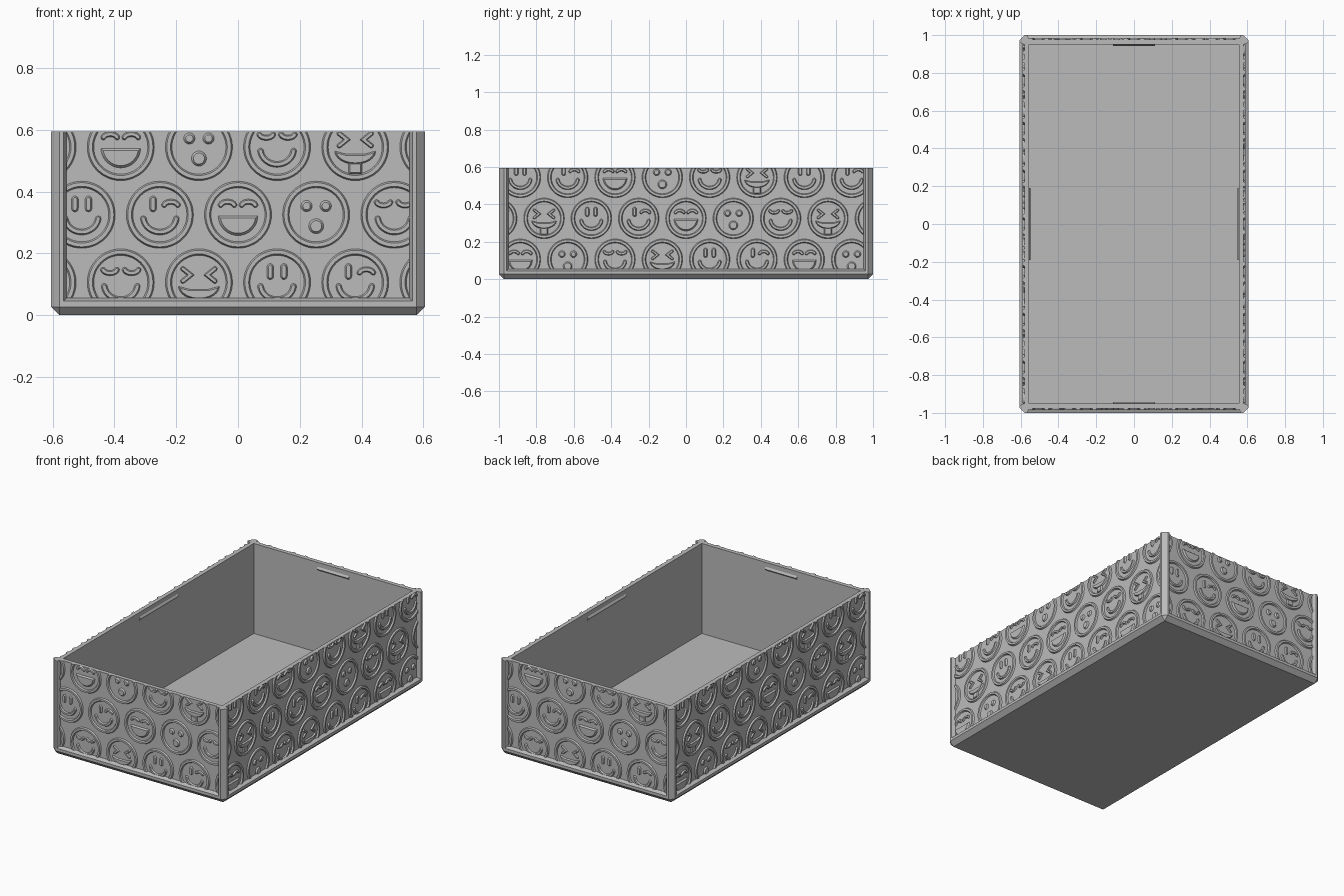
import bpy, bmesh
from math import pi, sin, cos, radians
from mathutils import Vector, Matrix

old = bpy.data.objects.get("Cube")
if old:
    bpy.data.objects.remove(old)

HX, HY, H = 0.605, 1.0, 0.595      # half width, half length, height
C = 0.027                          # outer chamfer and floor height
WALL, DEPTH, SLOPE = 0.05, 0.024, 0.01
PANEL_Z = 0.055
RELIEF = 0.009
PITCH = 0.253                      # spacing of the relief badges

grey = bpy.data.materials.new("plain_grey")
grey.use_nodes = True
grey.diffuse_color = (0.5, 0.5, 0.5, 1)
grey.node_tree.nodes["Principled BSDF"].inputs["Base Color"].default_value = (0.5, 0.5, 0.5, 1)


def finish(bm, name):
    bmesh.ops.recalc_face_normals(bm, faces=bm.faces)
    mesh = bpy.data.meshes.new(name)
    bm.to_mesh(mesh)
    bm.free()
    mesh.materials.append(grey)
    obj = bpy.data.objects.new(name, mesh)
    bpy.context.collection.objects.link(obj)
    return obj


def wall_matrix(k):
    # local x runs along the wall, local y is up, local z points outward
    upright = Matrix(((1, 0, 0, 0), (0, 0, -1, 0), (0, 1, 0, 0), (0, 0, 0, 1)))
    return Matrix.Rotation(k * pi / 2, 4, 'Z') @ upright


SIDES = [("front", HX, HY), ("left", HY, HX), ("back", HX, HY), ("right", HY, HX)]


# Box body: four framed walls, floor and underside
def add_wall(bm, m, L, D):
    def face(*pts):
        bm.faces.new([bm.verts.new(m @ Vector(p)) for p in pts])

    def u_loop(half, low, out):
        return [(-half, H, out), (-half, low, out), (half, low, out), (half, H, out)]

    a, inner, back = L - C, L - WALL, D - WALL
    loops = [u_loop(a, C, D),
             u_loop(inner + SLOPE, PANEL_Z - SLOPE, D),
             u_loop(inner, PANEL_Z, D - DEPTH)]
    for p, q in zip(loops, loops[1:]):
        for i in range(3):
            face(p[i], p[i + 1], q[i + 1], q[i])
    face(*loops[2])                                                     # panel
    face((-a, C, D), (a, C, D), (a, 0, D - C), (-a, 0, D - C))          # bottom chamfer
    face((a, C, D), (L, C, D - C), (L, H, D - C), (a, H, D))            # corner chamfer
    face((a, C, D), (L, C, D - C), (a, 0, D - C))                       # corner tip
    face((-inner, C, back), (inner, C, back), (inner, H, back), (-inner, H, back))
    face((a, H, D), (L, H, D - C), (inner, H, back))                    # corner of rim
    rim = [p[0] for p in loops] + [p[3] for p in reversed(loops)]
    face(*rim, (inner, H, back), (-inner, H, back))


body = bmesh.new()
for k, (side, L, D) in enumerate(SIDES):
    add_wall(body, wall_matrix(k), L, D)
for z, inset in ((0, C), (C, WALL)):
    x, y = HX - inset, HY - inset
    body.faces.new([body.verts.new(p) for p in ((-x, -y, z), (x, -y, z), (x, y, z), (-x, y, z))])
bmesh.ops.remove_doubles(body, verts=body.verts, dist=0.0001)
finish(body, "box_body")


# Relief helpers: raised bevelled pads, strokes and rings
def arc(cx, cy, rx, ry, start, end, n=12):
    angles = [radians(start + (end - start) * i / n) for i in range(n + 1)]
    return [(cx + rx * cos(t), cy + ry * sin(t)) for t in angles]


def pad(bm, centre, outline, bevel=0.005):
    f = bm.faces.new([bm.verts.new((centre[0] + x, centre[1] + y, -0.001)) for x, y in outline])
    f.normal_update()
    if f.normal.z < 0:
        f.normal_flip()
    bmesh.ops.inset_region(bm, faces=[f], thickness=bevel, depth=RELIEF + 0.001,
                           use_boundary=True, use_even_offset=True)


def stroke(bm, centre, path, r=0.01):
    pts = [Vector(p) for p in path]
    left, right = [], []
    for i, p in enumerate(pts):
        d0 = (p - pts[i - 1]).normalized() if i else (pts[1] - p).normalized()
        d1 = (pts[i + 1] - p).normalized() if i < len(pts) - 1 else d0
        t = (d0 + d1).normalized()
        n = Vector((-t.y, t.x)) * r / max(t.dot(d0), 0.5)
        left.append(p + n)
        right.append(p - n)

    def cap(p, start):
        return [p + Matrix.Rotation(-pi * i / 6, 2) @ (start - p) for i in range(1, 6)]

    pad(bm, centre, right + cap(pts[-1], left[-1])[::-1] + left[::-1]
        + cap(pts[0], right[0])[::-1], r * 0.45)


def ring(bm, centre, n=48):
    profile = [(0.109, -0.001), (0.104, RELIEF), (0.092, RELIEF), (0.087, -0.001)]
    rows = [[bm.verts.new((centre[0] + r * cos(2 * pi * i / n),
                           centre[1] + r * sin(2 * pi * i / n), h)) for r, h in profile]
            for i in range(n)]
    for i in range(n):
        p, q = rows[i - 1], rows[i]
        for j in range(4):
            bm.faces.new((p[j - 1], p[j], q[j], q[j - 1]))


# Features of the round badges
def oval_eye(bm, c, x):
    stroke(bm, c, [(x, 0.02), (x, 0.05)], 0.0115)


def arch_eye(bm, c, x, up=1):
    stroke(bm, c, arc(x, 0.036 - 0.008 * up, 0.023, 0.014 * up, 165, 15, 8), 0.009)


def smile(bm, c):
    stroke(bm, c, arc(0, -0.006, 0.054, 0.05, 188, 352, 16))


def badge(bm, c, kind):
    ring(bm, c)
    if kind == 0:                                   # open eyed smile
        oval_eye(bm, c, -0.022)
        oval_eye(bm, c, 0.022)
        smile(bm, c)
    elif kind == 1:                                 # wink
        oval_eye(bm, c, -0.022)
        arch_eye(bm, c, 0.036)
        smile(bm, c)
    elif kind == 2:                                 # laugh
        arch_eye(bm, c, -0.034)
        arch_eye(bm, c, 0.034)
        pad(bm, c, arc(0, -0.003, 0.065, 0.065, 180, 360, 20), 0.008)
    elif kind == 3:                                 # surprise
        for x, y, r in ((-0.031, 0.028, 0.019), (0.031, 0.028, 0.019), (0, -0.037, 0.025)):
            pad(bm, c, arc(x, y, r, r, 0, 345, 23), 0.007)
    elif kind == 4:                                 # content
        arch_eye(bm, c, -0.035, -1)
        arch_eye(bm, c, 0.035, -1)
        smile(bm, c)
    else:                                           # squint with tongue
        for s in (-1, 1):
            stroke(bm, c, [(s * 0.052, 0.044), (s * 0.027, 0.024), (s * 0.052, 0.004)], 0.008)
        pad(bm, c, arc(0, -0.012, 0.067, 0.044, 180, 360, 16) + [(0.03, -0.022), (-0.03, -0.022)])
        pad(bm, c, [(-0.022, -0.05), (-0.022, -0.088), (0.022, -0.088), (0.022, -0.05)])


def close_holes(bm):
    edges = [e for e in bm.edges if e.is_boundary]
    if edges:
        bmesh.ops.holes_fill(bm, edges=edges, sides=0)


for k, (side, L, D) in enumerate(SIDES):
    # Badges in staggered rows, trimmed to the panel
    bm = bmesh.new()
    half = L - WALL
    for row in (-1, 0, 1):
        for i in range(-5, 6):
            u = (i + 0.5 * abs(row)) * PITCH
            if abs(u) < half + 0.1:
                badge(bm, (u, 0.325 + 0.219 * row), (2 + i + 2 * row) % 6)
    close_holes(bm)
    for co, no in (((half, 0, 0), (1, 0, 0)), ((-half, 0, 0), (-1, 0, 0)),
                   ((0, H, 0), (0, 1, 0)), ((0, PANEL_Z, 0), (0, -1, 0))):
        bmesh.ops.bisect_plane(bm, geom=bm.verts[:] + bm.edges[:] + bm.faces[:], dist=0.00001,
                               plane_co=co, plane_no=no, clear_outer=True)
        close_holes(bm)
    bm.transform(wall_matrix(k) @ Matrix.Translation((0, 0, D - DEPTH)))
    finish(bm, side + "_badge_relief")

    # Small lid catch inside the rim
    bm = bmesh.new()
    n, w = (0.11 if L == HX else 0.19), D - WALL
    ends = [[bm.verts.new(wall_matrix(k) @ Vector((s * n, z, w - d)))
             for z, d in ((0.543, 0), (0.567, 0), (0.555, 0.008))] for s in (-1, 1)]
    for j in range(3):
        bm.faces.new((ends[0][j - 1], ends[0][j], ends[1][j], ends[1][j - 1]))
    for tri in ends:
        bm.faces.new(tri)
    finish(bm, side + "_lid_catch")
